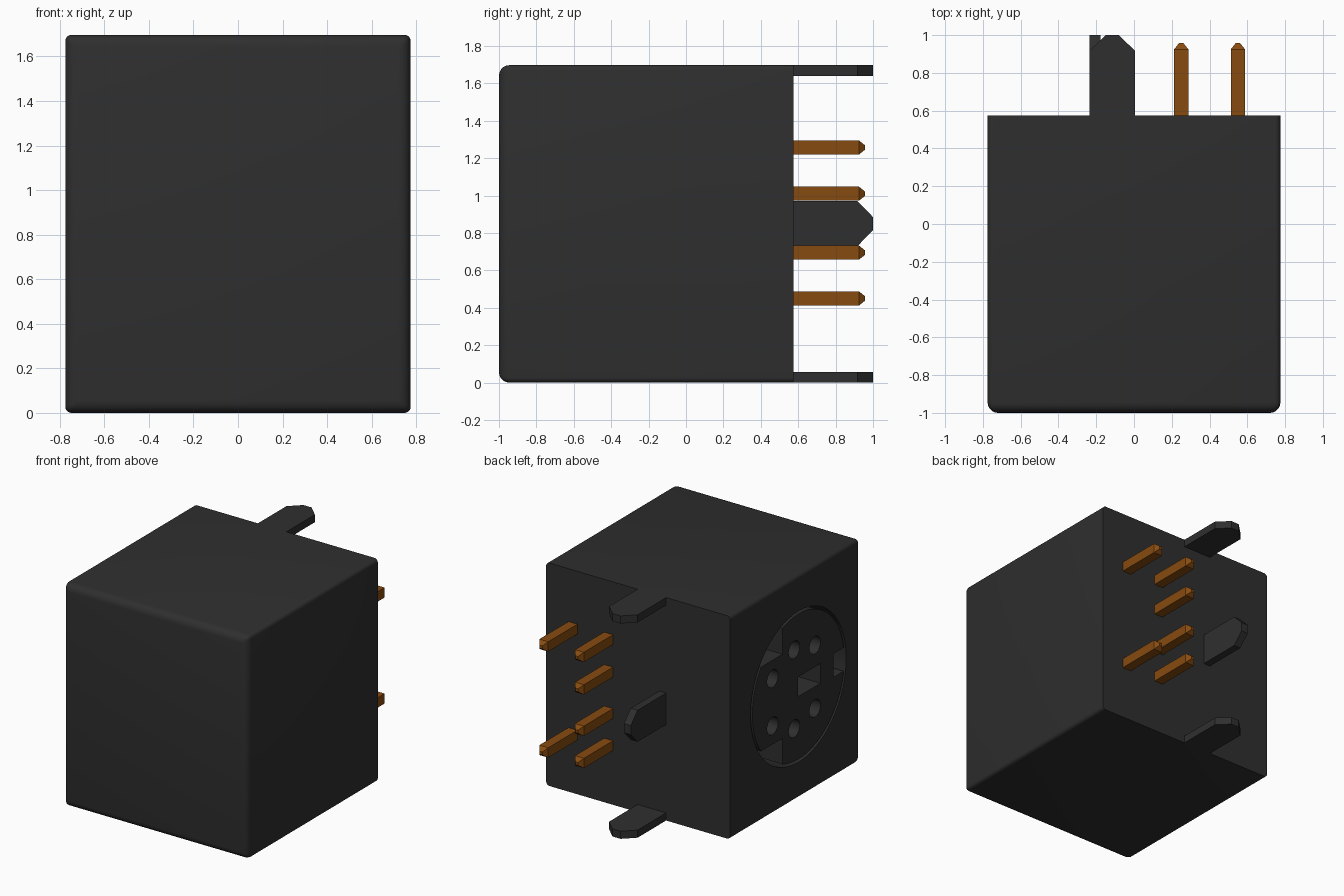
import bpy, bmesh, math
from mathutils import Vector

if "Cube" in bpy.data.objects:
    bpy.data.objects.remove(bpy.data.objects["Cube"])


def material(name, color):
    m = bpy.data.materials.new(name)
    m.diffuse_color = color
    m.use_nodes = True
    b = m.node_tree.nodes["Principled BSDF"]
    b.inputs["Base Color"].default_value = color
    b.inputs["Roughness"].default_value = 0.6
    return m


BLACK = material("black_plastic", (0.028, 0.028, 0.028, 1))
COPPER = material("copper", (0.24, 0.07, 0.005, 1))


def finish(name, bm, mat):
    bmesh.ops.recalc_face_normals(bm, faces=bm.faces)
    me = bpy.data.meshes.new(name)
    bm.to_mesh(me)
    bm.free()
    me.materials.append(mat)
    ob = bpy.data.objects.new(name, me)
    bpy.context.collection.objects.link(ob)
    return ob


def prism(name, pts, axis, lo, hi, mat=BLACK):
    """Extrude a 2D outline along an axis (the other two axes in x, y, z order)."""
    bm = bmesh.new()
    vs = []
    for p in pts:
        c = list(p)
        c.insert(axis, lo)
        vs.append(bm.verts.new(c))
    face = bm.faces.new(vs)
    ext = bmesh.ops.extrude_face_region(bm, geom=[face])["geom"]
    step = Vector((0, 0, 0))
    step[axis] = hi - lo
    bmesh.ops.translate(bm, vec=step, verts=[v for v in ext if isinstance(v, bmesh.types.BMVert)])
    return finish(name, bm, mat)


def rect(a0, a1, b0, b1):
    return [(a0, b0), (a1, b0), (a1, b1), (a0, b1)]


def circle(a, b, r, n):
    return [(a + r * math.cos(2 * math.pi * i / n), b + r * math.sin(2 * math.pi * i / n)) for i in range(n)]


def activate(ob):
    bpy.ops.object.select_all(action='DESELECT')
    ob.select_set(True)
    bpy.context.view_layer.objects.active = ob


def cut(ob, cutter):
    m = ob.modifiers.new("cut", 'BOOLEAN')
    m.operation, m.solver, m.object = 'DIFFERENCE', 'EXACT', cutter
    activate(ob)
    bpy.ops.object.modifier_apply(modifier=m.name)
    bpy.data.objects.remove(cutter)


def smooth(ob):
    activate(ob)
    bpy.ops.object.shade_smooth_by_angle(angle=math.radians(35))


W, FRONT, BACK, TOP = 0.775, -1.0, 0.575, 1.697
CY, CZ = -0.245, 0.85          # socket centre on the -x side
DEPTH = 0.5

# Housing: wide rounding round the front face, narrow along the long edges
housing = prism("housing", rect(-W, W, 0, TOP), 1, FRONT, BACK)
bm = bmesh.new()
bm.from_mesh(housing.data)
weight = bm.edges.layers.float.new("bevel_weight_edge")
for e in bm.edges:
    ys = [v.co.y for v in e.verts]
    e[weight] = 0.0 if min(ys) > 0 else (1.0 if max(ys) < 0 else 0.5)
bm.to_mesh(housing.data)
bm.free()
bev = housing.modifiers.new("rounding", 'BEVEL')
bev.limit_method, bev.width, bev.segments = 'WEIGHT', 0.055, 5
activate(housing)
bpy.ops.object.modifier_apply(modifier=bev.name)
cut(housing, prism("cutter", circle(CY, CZ, 0.575, 64), 0, -W - 0.1, -W + DEPTH))
smooth(housing)

# Socket insert with key notches, centre slot and contact holes
insert = prism("socket_insert", circle(CY, CZ, 0.553, 64), 0, -W, -W + DEPTH + 0.01)
X0, X1 = -W - 0.1, -W + DEPTH - 0.02
outlines = [rect(CY - 0.7, CY - 0.42, CZ - 0.09, CZ + 0.09),
            rect(CY - 0.265, CY + 0.005, CZ - 0.075, CZ + 0.075)]
for s in (-1, 1):
    outlines.append(rect(CY + 0.19, CY + 0.7, CZ + s * 0.32, CZ + s * 0.7))
    for dy, dz in ((0.05, 0.30), (-0.2, 0.24), (0.31, 0.18)):
        outlines.append(circle(CY + dy, CZ + s * dz, 0.067, 20))
for o in outlines:
    cut(insert, prism("cutter", o, 0, X0, X1))
smooth(insert)


# Mounting tabs with chamfered tips
def tab_outline(c):
    return [(c - 0.12, BACK), (c + 0.12, BACK), (c + 0.12, 0.917),
            (c + 0.035, 1.0), (c - 0.035, 1.0), (c - 0.12, 0.917)]


prism("top_tab", tab_outline(-0.115), 2, TOP - 0.058, TOP)
prism("bottom_tab", tab_outline(-0.115), 2, 0, 0.058)
prism("middle_tab", [(y, z) for z, y in tab_outline(CZ)], 0, -0.235, -0.177)


# Square contact pins with tapered tips
def pin(name, x, z, h=0.0375):
    ob = prism(name, rect(x - h, x + h, z - h, z + h), 1, BACK - 0.02, 0.925, COPPER)
    bm = bmesh.new()
    bm.from_mesh(ob.data)
    tip = max(bm.faces, key=lambda f: f.calc_center_median().y)
    new = bmesh.ops.extrude_discrete_faces(bm, faces=[tip])["faces"][0]
    for v in new.verts:
        v.co = (x + (v.co.x - x) * 0.3, 0.958, z + (v.co.z - z) * 0.3)
    bm.to_mesh(ob.data)
    bm.free()


for i, (x, z) in enumerate([(0.25, 0.45), (0.25, 0.695), (0.25, 1.01), (0.25, 1.257),
                            (0.55, 0.45), (0.55, 1.257)]):
    pin(f"pin_{i + 1}", x, z)
